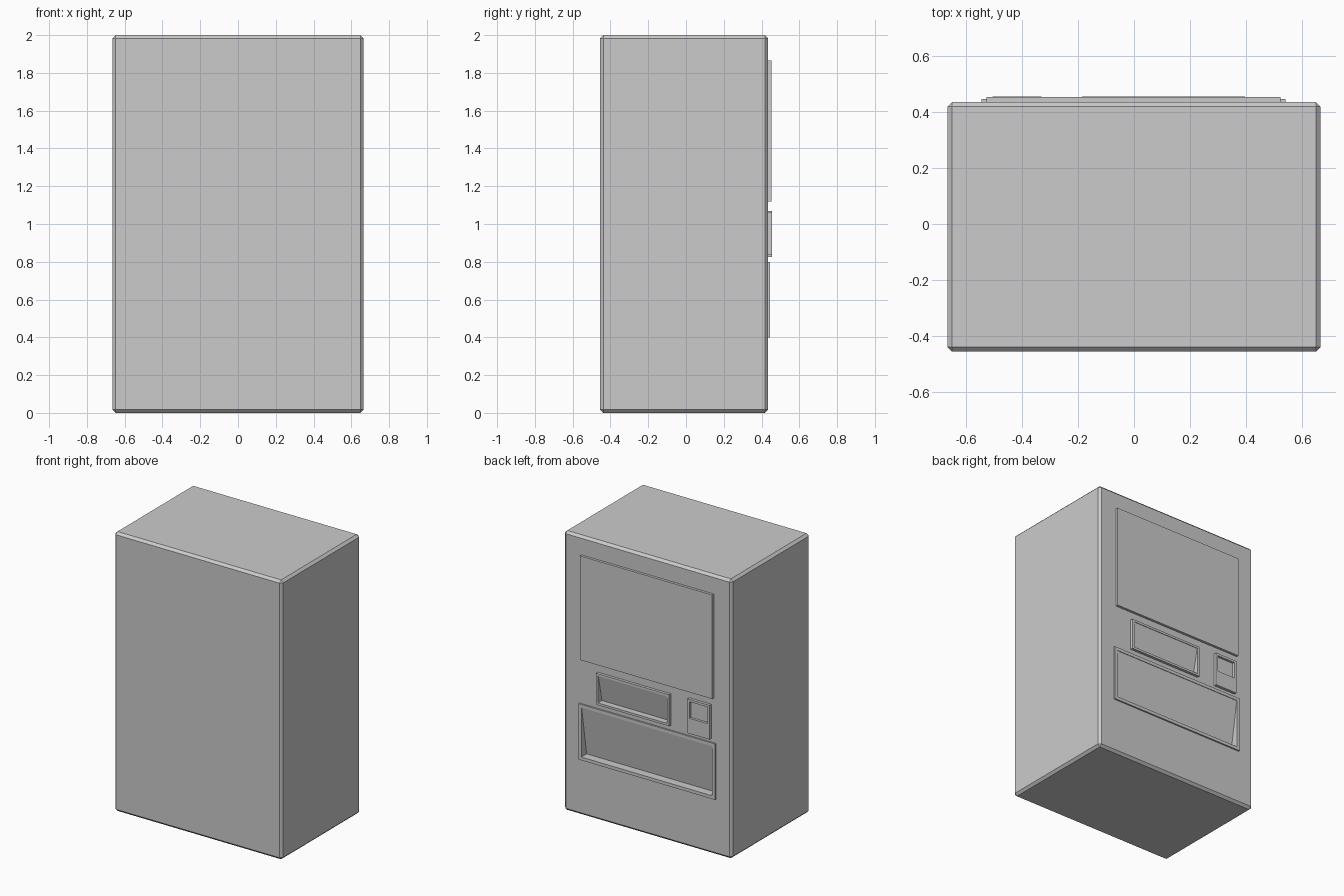
import bpy, bmesh

if "Cube" in bpy.data.objects:
    bpy.data.objects.remove(bpy.data.objects["Cube"])

BACK = 0.435  # plane of the panel side of the cabinet


def mesh_object(name, bm):
    bmesh.ops.recalc_face_normals(bm, faces=bm.faces)
    me = bpy.data.meshes.new(name)
    bm.to_mesh(me)
    bm.free()
    ob = bpy.data.objects.new(name, me)
    bpy.context.collection.objects.link(ob)
    return ob


def prism(name, x0, x1, profile):
    """Extrude a (y, z) profile from x0 to x1."""
    bm = bmesh.new()
    face = bm.faces.new([bm.verts.new((x0, y, z)) for y, z in profile])
    ext = bmesh.ops.extrude_face_region(bm, geom=[face])["geom"]
    bmesh.ops.translate(bm, vec=(x1 - x0, 0, 0),
                        verts=[v for v in ext if isinstance(v, bmesh.types.BMVert)])
    return mesh_object(name, bm)


def box(name, x0, x1, y0, y1, z0, z1):
    return prism(name, x0, x1, [(y0, z0), (y1, z0), (y1, z1), (y0, z1)])


def apply_modifiers(ob):
    bpy.context.view_layer.objects.active = ob
    for m in list(ob.modifiers):
        bpy.ops.object.modifier_apply(modifier=m.name)


def cut(cutter, *targets):
    for ob in targets:
        m = ob.modifiers.new("cut", 'BOOLEAN')
        m.operation, m.solver, m.object = 'DIFFERENCE', 'EXACT', cutter
        apply_modifiers(ob)
    bpy.data.objects.remove(cutter)


# Chamfered cabinet
cabinet = box("cabinet", -0.665, 0.665, -0.455, BACK, 0, 2)
bev = cabinet.modifiers.new("chamfer", 'BEVEL')
bev.width, bev.segments = 0.017, 1
apply_modifiers(cabinet)

# Display panel
box("display_panel", -0.525, 0.522, BACK - 0.01, 0.453, 1.12, 1.865)


# Framed pockets whose rear wall slopes inward toward the bottom
def pocket(name, x0, x1, z0, z1, front, border, depth):
    frame = box(name, x0, x1, BACK - 0.01, front, z0, z1)
    a, b = z0 + border, z1 - border
    wedge = prism("pocket_cutter", x0 + border, x1 - border,
                  [(front + 0.02, a), (front - depth, a), (front - 0.004, b), (front + 0.02, b)])
    cut(wedge, frame, cabinet)


pocket("dispenser_tray", -0.543, 0.54, 0.40, 0.80, 0.446, 0.023, 0.06)
pocket("control_recess", -0.185, 0.395, 0.835, 1.06, 0.455, 0.016, 0.045)

# Coin unit with a square recess above a plain lower half
coin = box("coin_unit", -0.505, -0.33, BACK - 0.01, 0.455, 0.825, 1.07)
cut(box("coin_cutter", -0.488, -0.347, 0.438, 0.5, 0.935, 1.053), coin)
